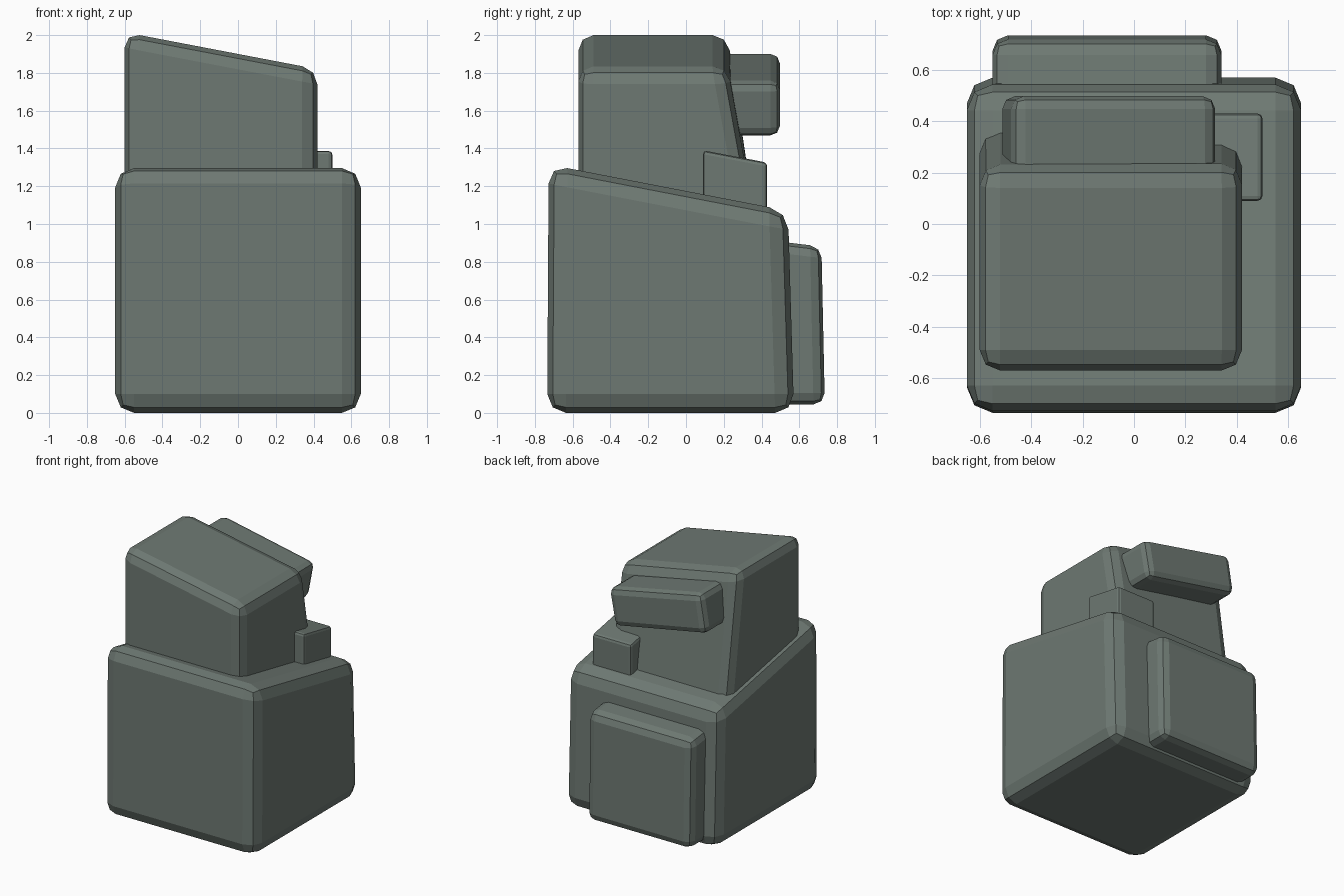
import bpy

if "Cube" in bpy.data.objects:
    bpy.data.objects.remove(bpy.data.objects["Cube"])

# single grey-green colour
mat = bpy.data.materials.new("grey green")
mat.diffuse_color = (0.155, 0.19, 0.17, 1)
mat.use_nodes = True
mat.node_tree.nodes["Principled BSDF"].inputs["Base Color"].default_value = mat.diffuse_color


def block(name, profile, axis, lo, hi, bevel):
    """Extrude a four-corner profile along x (profile is y,z) or y (profile is x,z)."""
    def place(p, t):
        return (t, p[0], p[1]) if axis == 'x' else (p[0], t, p[1])
    verts = [place(p, t) for t in (lo, hi) for p in profile]
    n = len(profile)
    faces = [tuple(range(n)), tuple(range(2 * n - 1, n - 1, -1))]
    faces += [(i, i + n, (i + 1) % n + n, (i + 1) % n) for i in range(n)]
    return solid(name, verts, faces, bevel)


def solid(name, verts, faces, bevel):
    mesh = bpy.data.meshes.new(name)
    mesh.from_pydata(verts, [], faces)
    mesh.materials.append(mat)
    obj = bpy.data.objects.new(name, mesh)
    bpy.context.collection.objects.link(obj)
    # make all normals point outward
    import bmesh
    bm = bmesh.new()
    bm.from_mesh(mesh)
    bmesh.ops.recalc_face_normals(bm, faces=bm.faces)
    bm.to_mesh(mesh)
    bm.free()
    mod = obj.modifiers.new("bevel", 'BEVEL')
    mod.width = bevel
    mod.segments = 2
    mod.limit_method = 'NONE'
    return obj


# large base block, top sloping down to the back
block("base_block", [(-0.735, 0), (-0.727, 1.315), (0.54, 1.07), (0.572, 0)],
      'x', -0.65, 0.65, 0.1)

# upper block, top sloping down to the right, back leaning
upper = block("upper_block", [(-0.6, 1.0), (0.42, 1.0), (0.42, 1.82), (-0.6, 2.015)],
              'y', -0.57, 0.22, 0.08)
for v in upper.data.vertices:
    if v.co.y > 0:
        v.co.y = 0.22 + 0.18 * (1.83 - v.co.z) if v.co.z < 1.5 else 0.22

# tilted box behind the upper block
block("tilted_back_box", [(-0.52, 1.61), (0.27, 1.46), (0.325, 1.75), (-0.47, 1.91)],
      'y', 0.08, 0.497, 0.05)

# small box on the back right corner
block("small_box", [(0.09, 1.0), (0.09, 1.39), (0.43, 1.325), (0.43, 1.0)],
      'x', 0.17, 0.5, 0.02)

# panel on the back of the base
block("back_panel", [(0.35, 0.045), (0.35, 0.925), (0.717, 0.88), (0.735, 0.045)],
      'x', -0.55, 0.34, 0.06)
